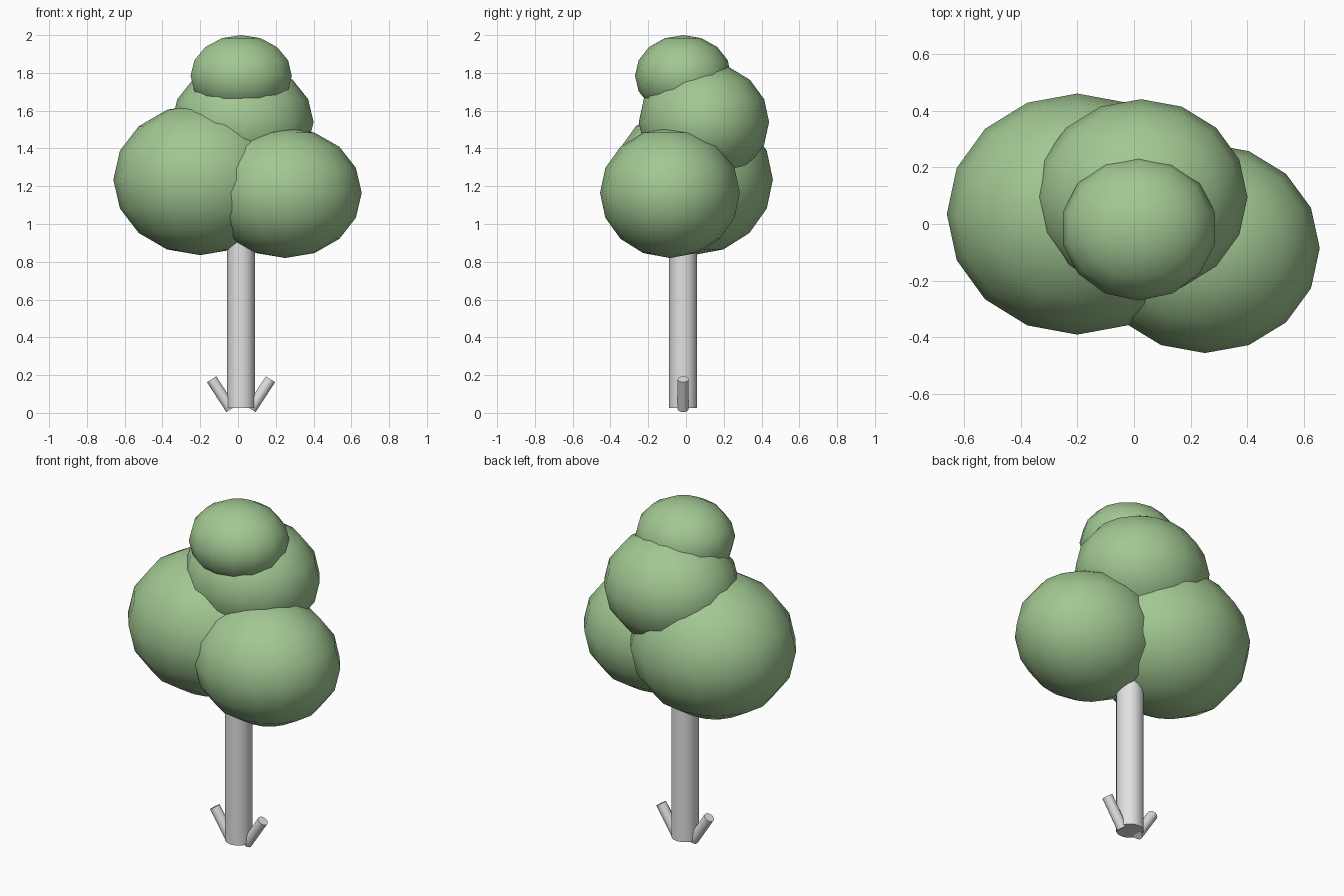
import bpy
import math
from mathutils import Vector

cube = bpy.data.objects.get("Cube")
if cube:
    bpy.data.objects.remove(cube, do_unlink=True)


def make_material(name, color):
    mat = bpy.data.materials.new(name)
    mat.use_nodes = True
    mat.diffuse_color = color
    mat.node_tree.nodes["Principled BSDF"].inputs["Base Color"].default_value = color
    return mat


leaf_green = make_material("leaf green", (0.36, 0.58, 0.29, 1))
pale_grey = make_material("pale grey", (0.75, 0.75, 0.75, 1))


def finish(name, mat):
    obj = bpy.context.object
    obj.name = name
    obj.data.materials.append(mat)
    bpy.ops.object.shade_smooth_by_angle(angle=math.radians(45))
    return obj


def leaf_blob(name, center, radii, segments=16):
    """Slightly flattened low-poly ball of leaves."""
    bpy.ops.mesh.primitive_uv_sphere_add(segments=segments, ring_count=8, location=center)
    bpy.context.object.scale = radii
    bpy.ops.object.transform_apply(location=False, rotation=False, scale=True)
    return finish(name, leaf_green)


def rod(name, start, end, radius, sides=16):
    """Capped cylinder running between two points."""
    start, end = Vector(start), Vector(end)
    axis = end - start
    bpy.ops.mesh.primitive_cylinder_add(
        vertices=sides, radius=radius, depth=axis.length, location=(start + end) / 2,
        rotation=axis.to_track_quat("Z", "Y").to_euler())
    return finish(name, pale_grey)


# Foliage
leaf_blob("right_foliage", (-0.20, 0.035, 1.235), (0.46, 0.425, 0.40))
leaf_blob("left_foliage", (0.25, -0.085, 1.165), (0.405, 0.37, 0.345))
leaf_blob("upper_foliage", (0.025, 0.095, 1.54), (0.375, 0.345, 0.315))
leaf_blob("top_foliage", (0.017, -0.015, 1.785), (0.275, 0.255, 0.215), segments=14)

# Trunk
TRUNK_X, TRUNK_Y = 0.016, -0.015
rod("trunk", (TRUNK_X, TRUNK_Y, 0.025), (TRUNK_X, TRUNK_Y, 1.2), 0.074)

# Short shoots splaying up from the base on both sides
for name, side in (("left_shoot", 1), ("right_shoot", -1)):
    rod(name, (TRUNK_X + side * 0.053, TRUNK_Y, 0.02),
        (TRUNK_X + side * 0.156, TRUNK_Y, 0.178), 0.029)
